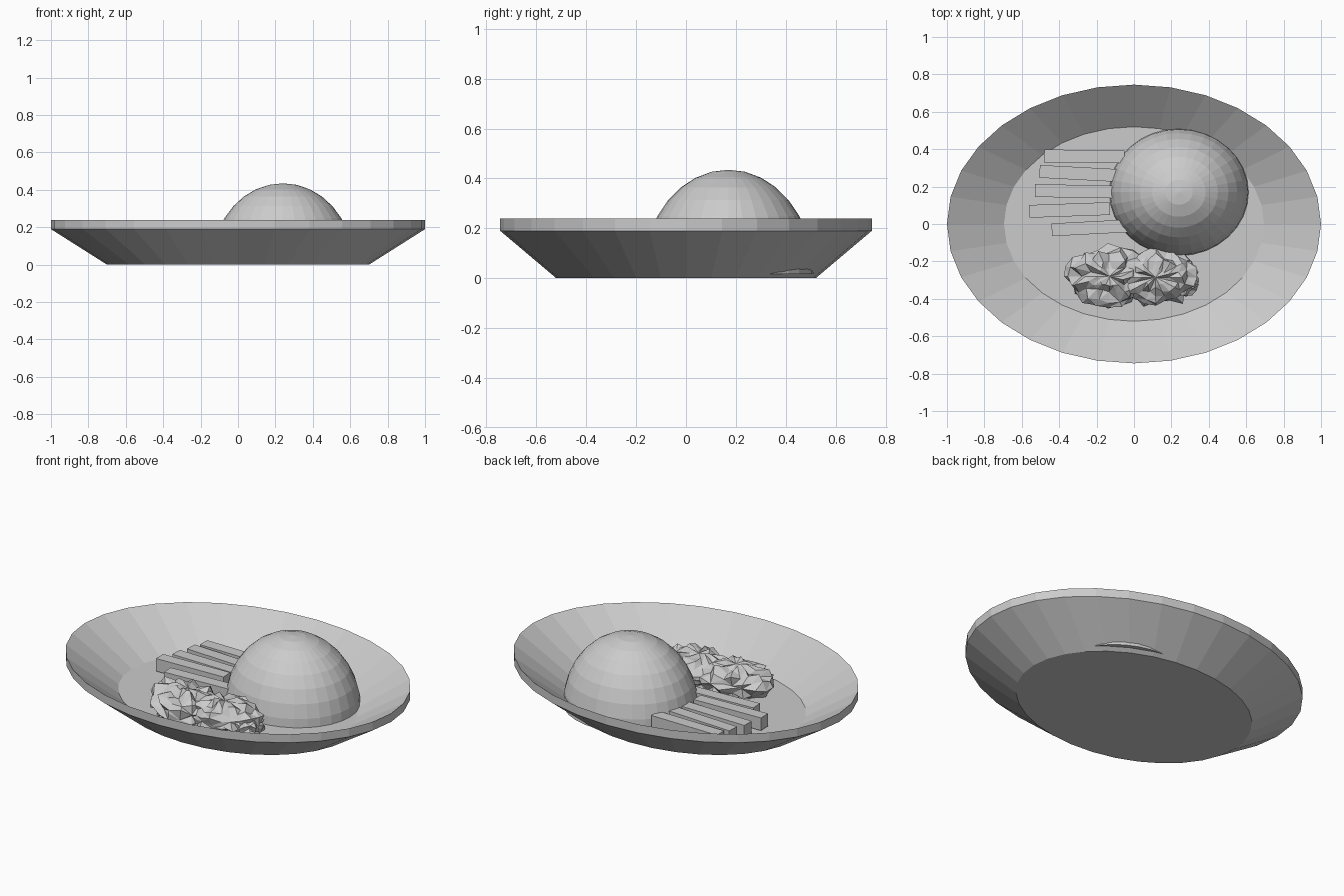
import bpy, bmesh, math, random
from mathutils import Matrix, Vector

if "Cube" in bpy.data.objects:
    bpy.data.objects.remove(bpy.data.objects["Cube"])
random.seed(4)

grey = bpy.data.materials.new("plain_grey")
grey.use_nodes = True
colour = (0.6, 0.6, 0.6, 1)
grey.diffuse_color = colour
grey.node_tree.nodes["Principled BSDF"].inputs["Base Color"].default_value = colour


def finish(name, bm):
    bmesh.ops.recalc_face_normals(bm, faces=bm.faces)
    mesh = bpy.data.meshes.new(name)
    bm.to_mesh(mesh)
    bm.free()
    mesh.materials.append(grey)
    obj = bpy.data.objects.new(name, mesh)
    bpy.context.collection.objects.link(obj)
    return obj


# Oval plate: rings from the underside, round the rim, down to the floor
SIDES = 32
bm = bmesh.new()
rings = []
for rx, ry, z in [(0.70, 0.52, 0), (1, 0.745, 0.19), (1, 0.745, 0.24), (0.695, 0.52, 0.05)]:
    angles = [2 * math.pi * i / SIDES for i in range(SIDES)]
    rings.append([bm.verts.new((rx * math.cos(a), ry * math.sin(a), z)) for a in angles])
for low, high in zip(rings, rings[1:]):
    for i in range(SIDES):
        j = (i + 1) % SIDES
        bm.faces.new((low[i], low[j], high[j], high[i]))
bm.faces.new(rings[0])
bm.faces.new(rings[-1])
finish("plate", bm)

# Domed mound: half of a faceted sphere with a flat underside
bm = bmesh.new()
bmesh.ops.create_uvsphere(bm, u_segments=32, v_segments=16, radius=1)
bmesh.ops.delete(bm, geom=[v for v in bm.verts if v.co.z < -0.01], context="VERTS")
bmesh.ops.holes_fill(bm, edges=[e for e in bm.edges if e.is_boundary], sides=0)
dome = finish("dome_mound", bm)
dome.location = (0.24, 0.17, 0.018)
dome.scale = (0.375, 0.342, 0.417)

# Row of cut sticks: centre x, centre y, turn in degrees, bottom z
sticks = [(-0.265, 0.362, -0.5, 0.05), (-0.29, 0.27, -3, 0.05), (-0.315, 0.175, -1, 0.05),
          (-0.345, 0.075, 2, 0.06), (-0.225, -0.02, 3, 0.05)]
for n, (x, y, turn, z) in enumerate(sticks, 1):
    bm = bmesh.new()
    bmesh.ops.create_cube(bm, size=1)
    stick = finish(f"stick_{n}", bm)
    stick.scale = (0.43, 0.068, 0.075)
    stick.location = (x, y, z + 0.0375)
    stick.rotation_euler = (0, 0, math.radians(turn))


# Crumpled leaves: spheres pleated around the pole and roughened
def crumpled_leaf(name, centre, size, tilt):
    bm = bmesh.new()
    bmesh.ops.create_uvsphere(bm, u_segments=20, v_segments=10, radius=1)
    for v in bm.verts:
        if abs(v.co.z) < 0.99:
            v.co *= random.uniform(0.78, 1.1)
            v.co.z += random.uniform(-0.13, 0.13)
        else:
            v.co.z *= 0.85
    move = Matrix.Translation(Vector(centre)) @ Matrix.Rotation(tilt, 4, "Y")
    bmesh.ops.transform(bm, matrix=move @ Matrix.Diagonal((*size, 1)), verts=bm.verts)
    for v in bm.verts:
        v.co.z = max(v.co.z, 0.03)
    bmesh.ops.triangulate(bm, faces=bm.faces)
    finish(name, bm)


crumpled_leaf("leaf_right", (-0.14, -0.28, 0.10), (0.22, 0.165, 0.11), 0.1)
crumpled_leaf("leaf_left", (0.12, -0.285, 0.10), (0.22, 0.16, 0.105), -0.05)
crumpled_leaf("leaf_end", (0.25, -0.29, 0.07), (0.10, 0.11, 0.08), 0.0)
